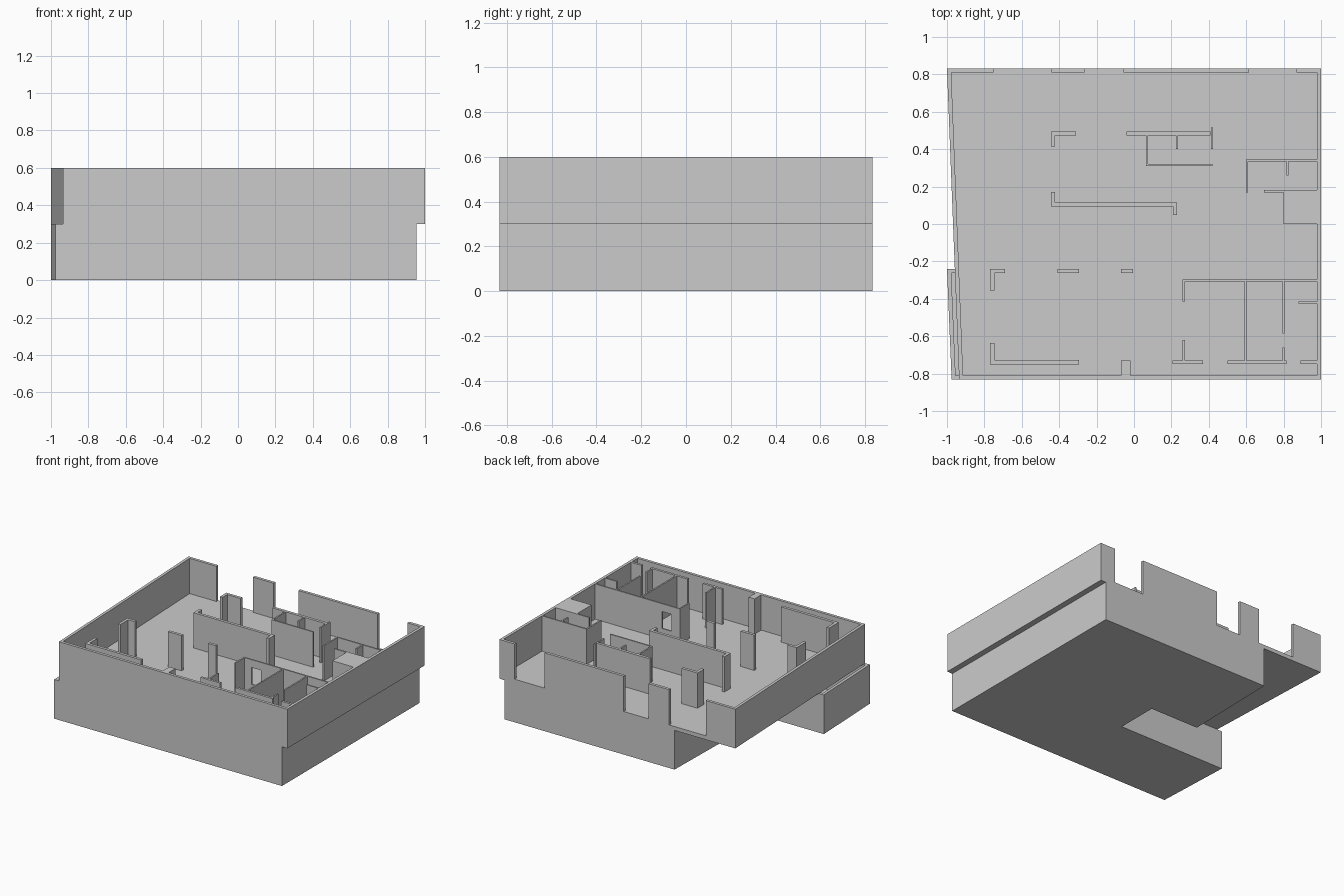
import bpy, bmesh
from mathutils import Vector

if "Cube" in bpy.data.objects:
    bpy.data.objects.remove(bpy.data.objects["Cube"])

BASE_TOP, FLOOR, TOP = 0.30, 0.33, 0.60
SIDE = 0.832          # half depth of the building
THIN, THICK = 0.011, 0.022


def add_prisms(name, outlines, z0, z1):
    """One object made of vertical prisms over the given outlines."""
    bm = bmesh.new()
    for pts in outlines:
        low = [bm.verts.new((x, y, z0)) for x, y in pts]
        face = bm.faces.new(low)
        new = bmesh.ops.extrude_face_region(bm, geom=[face])["geom"]
        top = [g for g in new if isinstance(g, bmesh.types.BMVert)]
        bmesh.ops.translate(bm, verts=top, vec=(0, 0, z1 - z0))
        if not face.is_valid or face not in bm.faces:
            bm.faces.new(low)
    bmesh.ops.recalc_face_normals(bm, faces=bm.faces)
    mesh = bpy.data.meshes.new(name)
    bm.to_mesh(mesh)
    bm.free()
    ob = bpy.data.objects.new(name, mesh)
    bpy.context.collection.objects.link(ob)
    return ob


def rect(x0, x1, y0, y1):
    return [(x0, y0), (x1, y0), (x1, y1), (x0, y1)]


def shell(pts, t, skip=None):
    """Mitred perimeter wall pieces, one per edge of a counter-clockwise outline."""
    n, inner = len(pts), []
    for i in range(n):
        p = Vector(pts[i])
        a = (p - Vector(pts[i - 1])).normalized()
        b = (Vector(pts[(i + 1) % n]) - p).normalized()
        na, nb = Vector((-a.y, a.x)), Vector((-b.y, b.x))
        inner.append(tuple(p + (na + nb) * t / (1 + na.dot(nb))))
    return [[pts[i], pts[(i + 1) % n], inner[(i + 1) % n], inner[i]]
            for i in range(n) if i != skip]


def run(t, *pts):
    """Wall pieces along a centre line, meeting squarely at the corners."""
    out = []
    for i in range(len(pts) - 1):
        a, b = Vector(pts[i]), Vector(pts[i + 1])
        d = (b - a).normalized() * t / 2
        side = Vector((-d.y, d.x))
        if i > 0:
            a = a + d
        if i < len(pts) - 2:
            b = b + d
        out.append([tuple(q) for q in (a - side, b - side, b + side, a + side)])
    return out


def row(t, y, *spans):
    """Separate wall pieces along one line, leaving doorways between them."""
    return [rect(a, b, y - t / 2, y + t / 2) for a, b in spans]


def rooms(name, *groups):
    return add_prisms(name, [o for g in groups for o in g], FLOOR, TOP)


# Lower storey: notched outline
lower = [(-0.975, -SIDE), (0.955, -SIDE), (0.955, SIDE), (-0.485, SIDE),
         (-0.5, 0.085), (-0.09, 0.085), (-0.09, -0.24), (-1, -0.24)]
add_prisms("lower_floor_slab", [lower], 0, 0.025)
add_prisms("lower_outer_walls", shell(lower, THICK), 0.025, BASE_TOP)

# Upper storey: slab and outer walls, left side slanting
upper = [(-0.935, -SIDE), (1, -SIDE), (1, SIDE), (-1, SIDE)]
add_prisms("upper_floor_slab", [upper], BASE_TOP, FLOOR)
rooms("upper_outer_walls", shell(upper, THICK, skip=2))

# Back wall pieces between large openings
rooms("upper_back_walls", row(THICK, SIDE - THICK / 2, (-1, -0.75), (-0.44, -0.265),
                              (-0.055, 0.615), (0.87, 1)))

# Rear and central partitions
rooms("rear_left_partition", run(THICK, (-0.31, 0.484), (-0.433, 0.484), (-0.433, 0.415)))
rooms("central_partition",
      run(THICK, (-0.433, 0.17), (-0.433, 0.105), (0.22, 0.105), (0.22, 0.048)))

# Rear room
rooms("rear_room_walls",
      run(THICK, (-0.04, 0.484), (0.41, 0.484)),
      run(THIN, (0.416, 0.515), (0.416, 0.4)),
      run(THIN, (0.07, 0.473), (0.07, 0.316), (0.42, 0.316)),
      run(THIN, (0.23, 0.473), (0.23, 0.4)))

# Right room with the solid shaft beside it
rooms("right_room_walls",
      run(THIN, (0.98, 0.34), (0.605, 0.34), (0.605, 0.168)),
      run(THIN, (0.695, 0.175), (0.98, 0.175)),
      run(THIN, (0.82, 0.334), (0.82, 0.26)))
rooms("lift_shaft", [rect(0.8, 0.98, 0, 0.17)])

# Front right rooms
ROOM_BACK, ROOM_FRONT = -0.302, -0.739
rooms("front_room_walls",
      run(THIN, (0.33, ROOM_BACK), (0.266, ROOM_BACK), (0.266, -0.415)),
      row(THIN, ROOM_BACK, (0.41, 0.98)),
      run(THIN, (0.266, -0.62), (0.266, ROOM_FRONT)),
      run(THIN, (0.595, ROOM_BACK), (0.595, ROOM_FRONT)),
      run(THIN, (0.8, ROOM_BACK), (0.8, -0.585)),
      run(THIN, (0.8, -0.66), (0.8, ROOM_FRONT)),
      row(THIN, -0.42, (0.88, 0.98)),
      row(0.018, ROOM_FRONT, (0.205, 0.37), (0.5, 0.815), (0.89, 0.98)))

# Small interior window: sill and lintel
opening = row(THIN, ROOM_BACK, (0.33, 0.41))
add_prisms("window_sill", opening, FLOOR, 0.41)
add_prisms("window_lintel", opening, 0.54, TOP)

# Front left room and pillar
rooms("left_room_walls",
      run(THICK, (-0.69, -0.251), (-0.758, -0.251), (-0.758, -0.355)),
      row(THICK, -0.251, (-0.41, -0.295), (-0.07, -0.005)),
      run(THICK, (-0.295, ROOM_FRONT), (-0.758, ROOM_FRONT), (-0.758, -0.635)))
rooms("front_pillar", [rect(-0.07, -0.02, -0.815, -0.73)])
